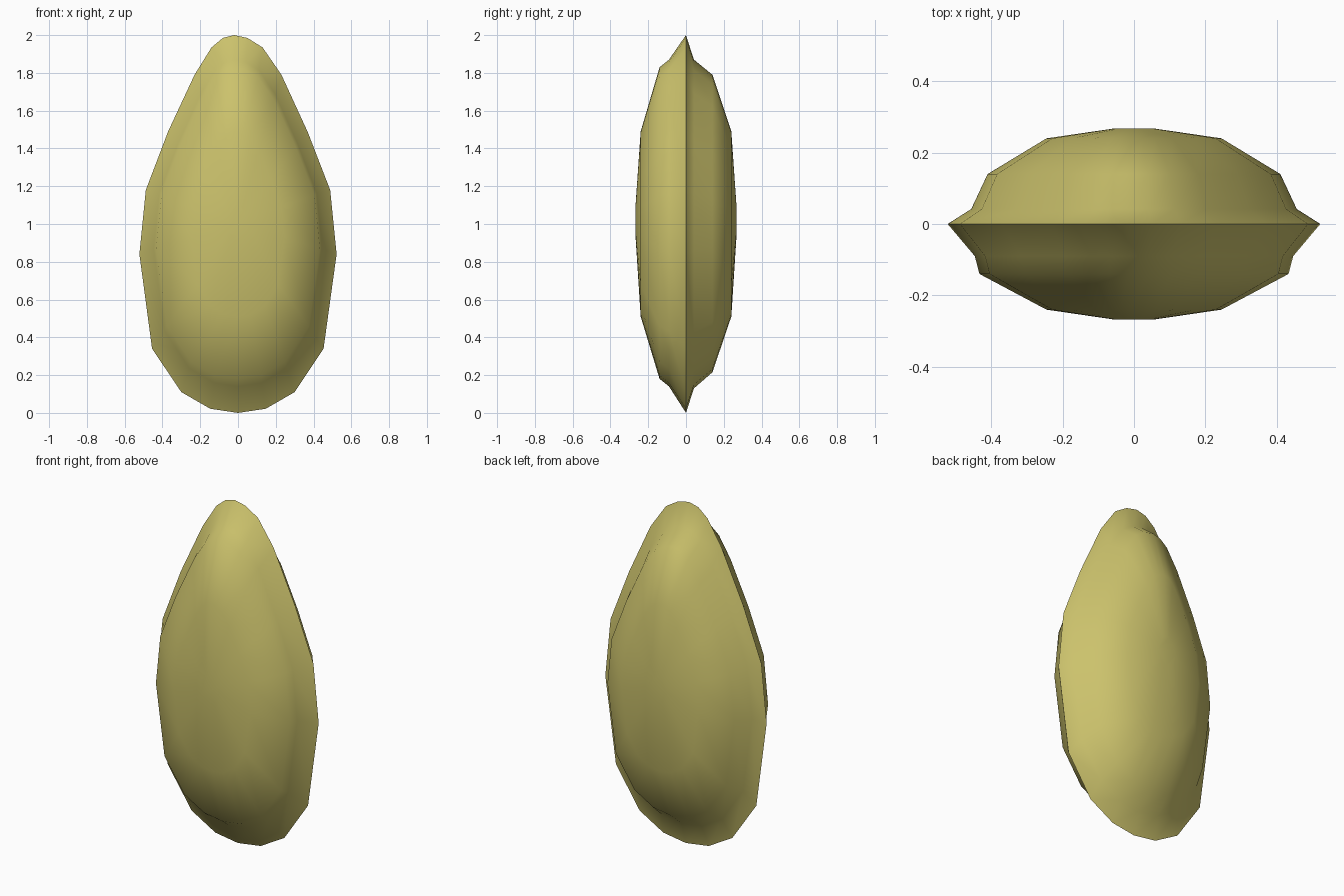
import bpy, bmesh, math

if "Cube" in bpy.data.objects:
    bpy.data.objects.remove(bpy.data.objects["Cube"])

# Rim outline of the seed (x, z), clockwise from the tip
outline = [(-0.02, 2.0), (0.05, 1.985), (0.13, 1.935), (0.23, 1.79), (0.37, 1.485),
           (0.488, 1.18), (0.522, 0.84), (0.453, 0.34), (0.30, 0.11), (0.147, 0.022),
           (0, 0.0), (-0.147, 0.022), (-0.30, 0.11), (-0.455, 0.34), (-0.522, 0.84),
           (-0.488, 1.18), (-0.37, 1.49), (-0.23, 1.79), (-0.14, 1.935), (-0.08, 1.985)]

# Sections from front to back: (y, half width, lowest z, highest z)
sections = [(-0.267, 0.06, 0.93, 1.10), (-0.24, 0.245, 0.51, 1.49),
            (-0.14, 0.433, 0.18, 1.83), (-0.09, 0.446, 0.14, 1.87),
            (0.0, 0.522, 0.0, 2.0),
            (0.042, 0.456, 0.13, 1.87), (0.14, 0.41, 0.215, 1.79),
            (0.24, 0.245, 0.51, 1.49), (0.267, 0.06, 0.93, 1.10)]

# Seed: two domed halves meeting at a sharp flange
bm = bmesh.new()
rings = []
for y, w, lo, hi in sections:
    rings.append([bm.verts.new((x * w / 0.522, y, lo + z / 2 * (hi - lo))) for x, z in outline])
n = len(outline)
for a, b in zip(rings, rings[1:]):
    for i in range(n):
        j = (i + 1) % n
        bm.faces.new((a[i], a[j], b[j], b[i]))
bm.faces.new(rings[0])
bm.faces.new(rings[-1][::-1])
bmesh.ops.recalc_face_normals(bm, faces=bm.faces)
mesh = bpy.data.meshes.new("seed")
bm.to_mesh(mesh)
bm.free()
seed = bpy.data.objects.new("seed", mesh)
bpy.context.collection.objects.link(seed)

# Colour
mat = bpy.data.materials.new("pale olive yellow")
mat.diffuse_color = (0.60, 0.54, 0.15, 1)
mat.use_nodes = True
mat.node_tree.nodes["Principled BSDF"].inputs["Base Color"].default_value = mat.diffuse_color
mesh.materials.append(mat)

# Smooth domes, sharp rim
bpy.context.view_layer.objects.active = seed
seed.select_set(True)
bpy.ops.object.shade_smooth_by_angle(angle=math.radians(60))
